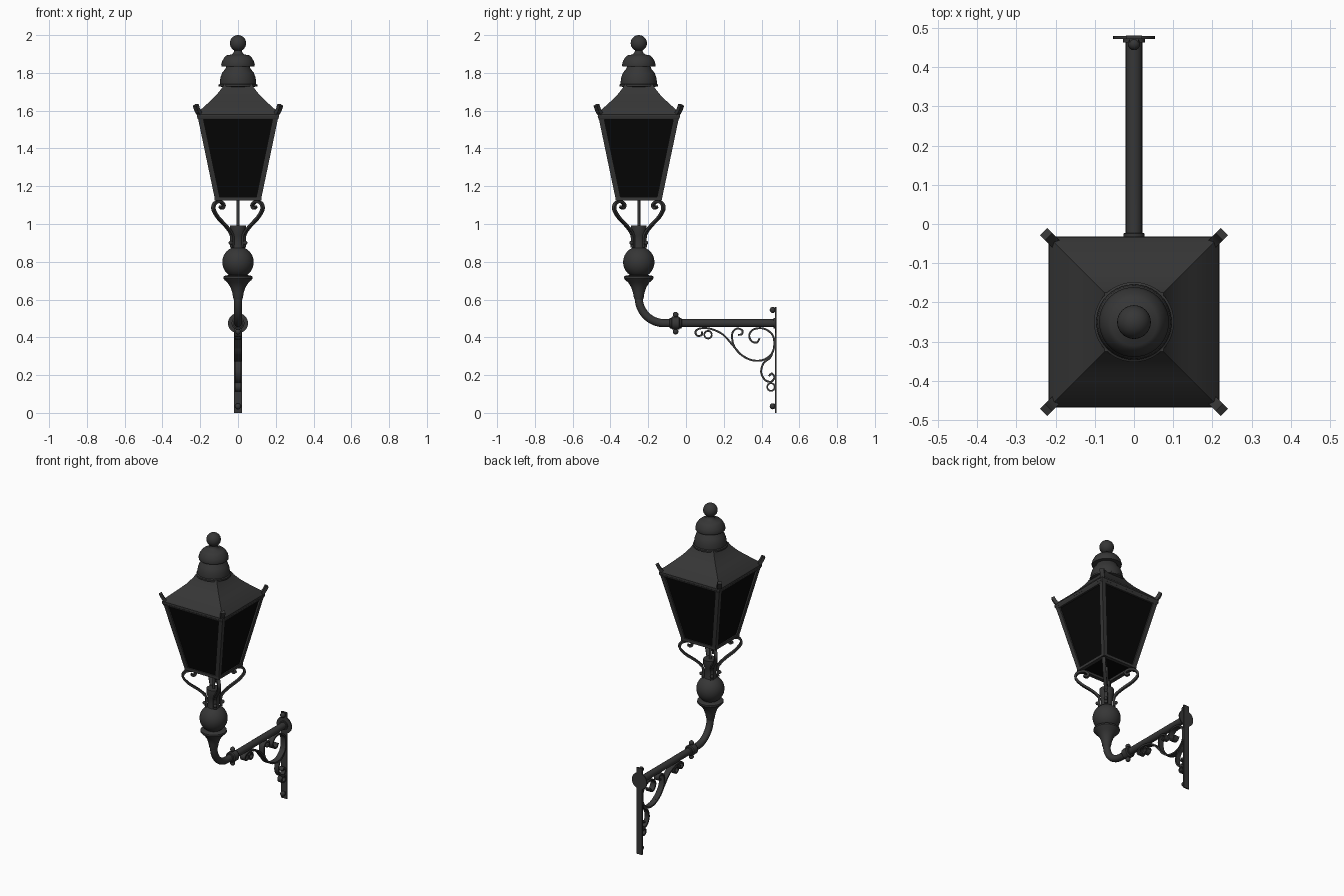
import bpy, bmesh, math
from mathutils import Vector, Matrix

if "Cube" in bpy.data.objects:
    bpy.data.objects.remove(bpy.data.objects["Cube"])

CY = -0.25      # lantern axis
PZ = 0.475      # height of the horizontal arm


def material(name, v):
    m = bpy.data.materials.new(name)
    m.diffuse_color = (v, v, v, 1)
    m.use_nodes = True
    m.node_tree.nodes["Principled BSDF"].inputs["Base Color"].default_value = m.diffuse_color
    return m


IRON = material("dark_iron", 0.037)
GLASS = material("black_glass", 0.002)


def finish(name, bm, mat=IRON, matrix=None):
    if matrix:
        bm.transform(matrix)
    bmesh.ops.recalc_face_normals(bm, faces=bm.faces)
    me = bpy.data.meshes.new(name)
    bm.to_mesh(me)
    bm.free()
    me.materials.append(mat)
    ob = bpy.data.objects.new(name, me)
    bpy.context.collection.objects.link(ob)
    return ob


def bridge(bm, rings, closed=False):
    # skin a list of vertex rings, capping both ends
    n = len(rings[0])
    for a, b in zip(rings, rings[1:]):
        for i in range(n):
            j = (i + 1) % n
            bm.faces.new((a[i], a[j], b[j], b[i]))
    bm.faces.new(rings[0])
    bm.faces.new(rings[-1])


def lathe(name, profile, matrix, sides=40):
    bm = bmesh.new()
    rings = [[bm.verts.new((r * math.cos(t), r * math.sin(t), z))
              for t in (2 * math.pi * i / sides for i in range(sides))]
             for r, z in profile]
    bridge(bm, rings)
    return finish(name, bm, IRON, matrix)


def square_loft(name, sections, mat=IRON):
    # sections: centre x, centre y, half width, z
    bm = bmesh.new()
    rings = [[bm.verts.new((x + sx * h, CY + y + sy * h, z))
              for sx, sy in ((-1, -1), (1, -1), (1, 1), (-1, 1))]
             for x, y, h, z in sections]
    bridge(bm, rings)
    return finish(name, bm, mat)


def box(name, centre, size):
    bm = bmesh.new()
    bmesh.ops.create_cube(bm, size=1)
    return finish(name, bm, IRON, Matrix.Translation(centre) @ Matrix.Diagonal((*size, 1)))


def ball(name, centre, r, seg=16):
    bm = bmesh.new()
    bmesh.ops.create_uvsphere(bm, u_segments=seg, v_segments=seg // 2, radius=r)
    return finish(name, bm, IRON, Matrix.Translation(centre))


def smooth_path(pts, steps=7):
    # Catmull-Rom interpolation
    p = [Vector(q) for q in pts]
    p = [2 * p[0] - p[1]] + p + [2 * p[-1] - p[-2]]
    out = []
    for a, b, c, d in zip(p, p[1:], p[2:], p[3:]):
        for k in range(steps):
            t = k / steps
            out.append(0.5 * (2 * b + (c - a) * t + (2 * a - 5 * b + 4 * c - d) * t * t
                              + (3 * b - a - 3 * c + d) * t ** 3))
    return out + [p[-2]]


def ribbon(name, pts, w, t, matrix=None):
    # flat bar along a path in the YZ plane, half width w in x, thickness t
    path = smooth_path(pts)
    bm = bmesh.new()
    rings = []
    for i, p in enumerate(path):
        d = (path[min(i + 1, len(path) - 1)] - path[max(i - 1, 0)]).normalized()
        n = Vector((-d.y, d.x)) * t / 2
        rings.append([bm.verts.new((x, *(p + s * n)))
                      for x, s in ((-w, -1), (w, -1), (w, 1), (-w, 1))])
    bridge(bm, rings)
    return finish(name, bm, IRON, matrix)


AXIS = Matrix.Translation((0, CY, 0))
CORNERS = [(sx, sy) for sx in (-1, 1) for sy in (-1, 1)]

# Roof, chimney and ball finial
square_loft("roof", [(0, 0, h, z) for h, z in
            ((.217, 1.565), (.217, 1.58), (.2, 1.603), (.15, 1.648), (.115, 1.682), (.085, 1.72), (.075, 1.74))])
lathe("chimney", [(.07, 1.70), (.075, 1.725), (.102, 1.728), (.102, 1.738), (.096, 1.742), (.096, 1.752),
                  (.093, 1.775), (.084, 1.80), (.068, 1.82), (.062, 1.833), (.087, 1.833), (.089, 1.842),
                  (.084, 1.862), (.072, 1.882), (.06, 1.893), (.035, 1.897), (.025, 1.905), (.02, 1.915),
                  (.02, 1.93)], AXIS)
ball("finial_ball", (0, CY, 1.957), .043, 32)

# Glass body and its iron frame
square_loft("glass_panes", [(0, 0, .115, 1.14), (0, 0, .202, 1.565)], GLASS)
square_loft("top_rim", [(0, 0, .211, 1.552), (0, 0, .218, 1.568)])
for sx, sy in CORNERS:
    square_loft("corner_bar", [(sx * .108, sy * .108, .014, 1.13), (sx * .2, sy * .2, .014, 1.57)])
for s in (-1, 1):
    box("bottom_rim_side", (s * .112, CY, 1.134), (.024, .248, .018))
    box("bottom_rim_front_back", (0, CY + s * .112, 1.134), (.248, .024, .018))

# Corner ears and scrolled cradle arms, one on each diagonal
for k in range(4):
    m = AXIS @ Matrix.Rotation(math.radians(45 + 90 * k), 4, 'Z')
    ribbon("corner_ear", [(.265, 1.572), (.288, 1.584), (.305, 1.605), (.317, 1.63)], .013, .02, m)
    ribbon("cradle_arm", [(.045, .875), (.046, .94), (.085, .985), (.15, 1.035), (.184, 1.08), (.17, 1.112),
                          (.13, 1.117), (.108, 1.1), (.118, 1.084), (.135, 1.092)], .01, .013, m)
    for z in (.9, .955):
        ball("cradle_bolt", m @ Vector((0, .055, z)), .011, 12)

# Gas rod and turned post
lathe("gas_rod", [(.008, .97), (.008, 1.15)], AXIS, 16)
sphere = [(.083 * math.cos(a), .798 + .083 * math.sin(a))
          for a in (math.radians(d) for d in range(-56, 66, 10))]
lathe("post", [(.022, .6), (.026, .61), (.03, .635), (.04, .665), (.056, .69), (.07, .702), (.078, .712),
               (.077, .722), (.066, .728), (.05, .729)] + sphere +
      [(.036, .878), (.034, .9), (.036, .94), (.042, .955), (.042, .992)], AXIS)

# Bent pipe running back to the wall
cu = bpy.data.curves.new("bent_pipe", 'CURVE')
cu.dimensions = '3D'
cu.bevel_depth = .0215
cu.bevel_resolution = 6
cu.use_fill_caps = True
R = .135
pts = [(0, CY, .64)]
pts += [(0, CY + R - R * math.cos(a), PZ + R - R * math.sin(a))
        for a in (math.pi / 2 * i / 16 for i in range(17))]
pts += [(0, .475, PZ)]
sp = cu.splines.new('POLY')
sp.points.add(len(pts) - 1)
for q, p in zip(sp.points, pts):
    q.co = (*p, 1)
cu.materials.append(IRON)
pipe = bpy.data.objects.new("bent_pipe", cu)
bpy.context.collection.objects.link(pipe)
bpy.context.view_layer.objects.active = pipe
pipe.select_set(True)
bpy.ops.object.convert(target='MESH')

# Pipe coupling with its bolts, and the wall flange
ALONG_Y = Matrix.Translation((0, 0, PZ)) @ Matrix.Rotation(-math.pi / 2, 4, 'X')
lathe("pipe_coupling", [(.02, -.088), (.027, -.086), (.027, -.078), (.034, -.074), (.034, -.036),
                        (.027, -.032), (.027, -.024), (.02, -.022)], ALONG_Y, 32)
for s in (-1, 1):
    lathe("coupling_stud", [(.009, PZ + s * .03), (.009, PZ + s * .05)], Matrix.Translation((0, -.055, 0)), 12)
    ball("coupling_knob", (0, -.055, PZ + s * .045), .015)
lathe("wall_flange", [(.02, .462), (.028, .463), (.028, .471), (.053, .472), (.053, .479)], ALONG_Y)

# Wall plate and fixing bolts
box("wall_plate", (0, .476, .28), (.04, .008, .56))
for z in (.035, .545):
    ball("plate_bolt", (0, .459, z), .016)
    box("bolt_base", (0, .469, z), (.022, .012, .022))

# Scrollwork bracket under the pipe
ribbon("main_scroll", [(.39, .395), (.375, .373), (.347, .38), (.335, .412), (.36, .443), (.415, .445),
                       (.462, .405), (.462, .33), (.42, .285), (.36, .277), (.3, .302), (.25, .355),
                       (.195, .415), (.13, .445), (.075, .447), (.05, .43), (.06, .409), (.083, .412),
                       (.084, .432)], .018, .01)
ribbon("middle_scroll", [(.275, .413), (.296, .417), (.297, .438), (.268, .446), (.245, .42), (.25, .365),
                         (.278, .32), (.315, .293)], .018, .01)
ribbon("lower_scroll", [(.462, .33), (.445, .292), (.41, .262), (.398, .215), (.418, .175), (.45, .165),
                        (.468, .187), (.455, .208), (.438, .195)], .015, .01)
for name, y, z, r in (("pipe_ring", .117, .414, .02), ("plate_ring", .45, .137, .02)):
    ribbon(name, [(y + r * math.cos(a), z + r * math.sin(a))
                  for a in (math.pi / 4 * i for i in range(9))], .015, .009)

# Smooth shading with sharp edges kept
for ob in bpy.context.collection.objects:
    ob.select_set(True)
bpy.ops.object.shade_smooth_by_angle(angle=math.radians(35))
